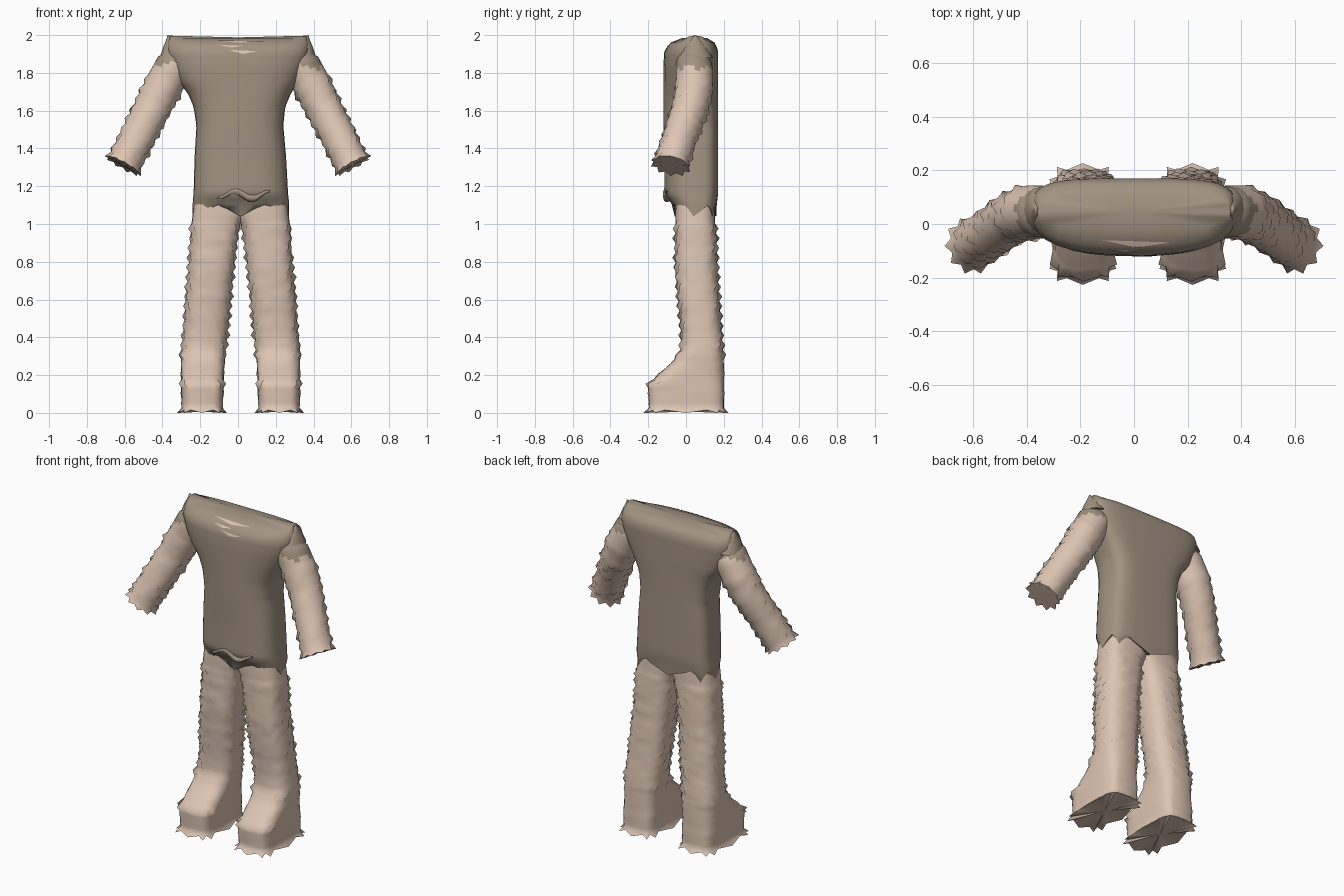
import bpy, bmesh, math, random
from mathutils import Vector
from mathutils.bvhtree import BVHTree

random.seed(4)
cube = bpy.data.objects.get("Cube")
if cube:
    bpy.data.objects.remove(cube, do_unlink=True)


def material(name, rgb):
    m = bpy.data.materials.new(name)
    m.use_nodes = True
    m.diffuse_color = (*rgb, 1)
    m.node_tree.nodes["Principled BSDF"].inputs["Base Color"].default_value = (*rgb, 1)
    return m


SKIN = material("pale skin", (0.72, 0.56, 0.45))
CLOTH = material("taupe cloth", (0.36, 0.29, 0.22))


def sample(keys, t):
    """Interpolate a list of rows by their first value."""
    for a, b in zip(keys, keys[1:]):
        if a[0] <= t <= b[0]:
            f = (t - a[0]) / (b[0] - a[0])
            return [p + (q - p) * f for p, q in zip(a, b)]
    return list(keys[-1])


def superellipse(angle, power):
    c, s = math.cos(angle), math.sin(angle)
    return (math.copysign(abs(c) ** (2 / power), c),
            math.copysign(abs(s) ** (2 / power), s))


def loft(name, rings, mats, rule=None):
    """Skin a stack of closed rings and cap both ends with a fan."""
    bm = bmesh.new()
    rows = [[bm.verts.new(p) for p in ring] for ring in rings]
    n = len(rows[0])
    for a, b in zip(rows, rows[1:]):
        for i in range(n):
            bm.faces.new((a[i], a[(i + 1) % n], b[(i + 1) % n], b[i]))
    for row in (rows[0], rows[-1]):
        mid = bm.verts.new(sum((v.co for v in row), Vector()) / n)
        for i in range(n):
            bm.faces.new((row[i], row[(i + 1) % n], mid))
    bmesh.ops.recalc_face_normals(bm, faces=bm.faces)
    if rule:
        for f in bm.faces:
            f.material_index = rule(f.calc_center_median())
    return finish(name, bm, mats)


def finish(name, bm, mats):
    me = bpy.data.meshes.new(name)
    bm.to_mesh(me)
    bm.free()
    ob = bpy.data.objects.new(name, me)
    bpy.context.collection.objects.link(ob)
    for m in mats:
        me.materials.append(m)
    bpy.ops.object.select_all(action='DESELECT')
    ob.select_set(True)
    bpy.context.view_layer.objects.active = ob
    bpy.ops.object.shade_smooth_by_angle(angle=math.radians(60))
    return ob


def spike(row, i, size):
    """Small outward bump on every other point of every other ring."""
    return random.uniform(0.3, 1) * size if row % 2 == 0 and (i + row // 2) % 2 == 0 else 0


# Torso: height, left and right edge, front, back
TORSO = [(1.08, -0.24, 0.27, -0.06, 0.16),
         (1.12, -0.24, 0.27, -0.085, 0.165),
         (1.16, -0.235, 0.265, -0.115, 0.17),
         (1.35, -0.23, 0.255, -0.115, 0.17),
         (1.52, -0.22, 0.24, -0.12, 0.17),
         (1.62, -0.235, 0.25, -0.12, 0.17),
         (1.69, -0.265, 0.28, -0.12, 0.17),
         (1.76, -0.32, 0.32, -0.12, 0.17),
         (1.84, -0.36, 0.36, -0.12, 0.17),
         (1.91, -0.38, 0.38, -0.115, 0.17),
         (1.95, -0.375, 0.375, -0.095, 0.16),
         (1.975, -0.37, 0.37, -0.06, 0.14),
         (1.985, -0.36, 0.36, -0.02, 0.11)]
SIDES = 32
rings = []
steps = 36
for r in range(steps + 1):
    z, x0, x1, y0, y1 = sample(TORSO, 1.08 + (1.985 - 1.08) * r / steps)
    ring = []
    for i in range(SIDES):
        a = math.tau * i / SIDES
        cx, cy = superellipse(a, 4 if math.sin(a) > 0 else 2.6)
        hem = (-0.04 if i % 4 == 0 else 0.02 if i % 4 == 2 else 0) if r == 0 else 0
        lift = 0.012 * max(0, abs(cx) - 0.9) / 0.1 if r == steps else 0
        mid = 0.04
        y = mid + cy * ((y1 - mid) if cy > 0 else (mid - y0))
        ring.append(Vector(((x0 + x1) / 2 + cx * (x1 - x0) / 2, y, z + hem + lift)))
    rings.append(ring)
torso = loft("torso", rings, [CLOTH])

# Bare slivers on the upper chest, laid on the torso surface
bm = bmesh.new()
bm.from_mesh(torso.data)
tree = BVHTree.FromBMesh(bm)
bm.free()
for k, (x0, x1, z, h) in enumerate([(-0.12, 0.14, 1.968, 0.012),
                                    (-0.1, 0.03, 1.945, 0.012),
                                    (-0.05, 0.1, 1.92, 0.02)]):
    bm = bmesh.new()
    pts = []
    for px, pz in ((x0, z), (x1, z - h / 3), ((x0 + x1) / 2, z - h)):
        hit = tree.ray_cast(Vector((px, -1, pz)), Vector((0, 1, 0)))
        pts.append(bm.verts.new(hit[0] + hit[1] * 0.004))
    bm.faces.new(pts)
    finish(f"chest_sliver_{k + 1}", bm, [SKIN])

# Belly fold ridge above the crotch
rings = []
for r in range(13):
    t = r / 12
    x = -0.11 + 0.28 * t
    rad = 0.004 + 0.018 * math.sin(math.pi * t)
    z = 1.155 - 0.02 * math.cos(t * math.tau * 1.5)
    rings.append([Vector((x, -0.1 + rad * math.cos(a * math.tau / 10),
                          z + rad * math.sin(a * math.tau / 10))) for a in range(10)])
loft("belly_fold", rings, [CLOTH])

# Legs with feet: height, inner and outer edge, front, back, squareness
LEG = [(0.0, 0.095, 0.315, -0.205, 0.205, 4.5),
       (0.03, 0.095, 0.312, -0.195, 0.2, 4.5),
       (0.13, 0.09, 0.315, -0.2, 0.2, 4.5),
       (0.16, 0.09, 0.315, -0.19, 0.2, 4),
       (0.21, 0.088, 0.315, -0.14, 0.2, 3.4),
       (0.27, 0.085, 0.315, -0.07, 0.2, 3),
       (0.34, 0.08, 0.312, -0.025, 0.195, 2.7),
       (0.45, 0.068, 0.3, -0.025, 0.185, 2.6),
       (0.6, 0.055, 0.29, -0.04, 0.175, 2.6),
       (0.75, 0.04, 0.275, -0.055, 0.165, 2.6),
       (0.9, 0.022, 0.265, -0.055, 0.16, 2.7),
       (0.99, 0.008, 0.262, -0.055, 0.155, 2.8),
       (1.04, -0.02, 0.255, -0.057, 0.153, 3),
       (1.13, -0.03, 0.245, -0.055, 0.15, 3)]
for side, name in ((1, "left_leg"), (-1, "right_leg")):
    shift = 0.014
    rings = []
    for r in range(45):
        z, x0, x1, y0, y1, power = sample(LEG, 1.13 * r / 44)
        cx, cy = (x0 + x1) / 2, (y0 + y1) / 2
        ring = []
        for i in range(24):
            a = math.tau * i / 24
            ex, ey = superellipse(a, power)
            bump = spike(r, i, 0.02 if z < 1 else 0)
            if r in (0, 6):     # pointed rims around sole and toe cap
                bump = 0.022 if i % 2 == 0 and (r == 0 or ey < -0.7) else 0
            elif z < 0.28:
                bump *= 0.25
            ring.append(Vector((side * (cx + ex * ((x1 - x0) / 2 + bump)) + shift,
                                cy + ey * ((y1 - y0) / 2 + bump),
                                z + (0.015 if r == 0 and i % 2 else 0))))
        rings.append(ring)
    loft(name, rings, [SKIN])

# Arms: distance along, x, y, z, radius
ARM = [(0, 0.28, 0.045, 1.885, 0.085),
       (0.12, 0.335, 0.045, 1.84, 0.1),
       (0.3, 0.39, 0.045, 1.74, 0.1),
       (0.5, 0.45, 0.025, 1.62, 0.095),
       (0.75, 0.53, -0.03, 1.465, 0.09),
       (1, 0.605, -0.08, 1.315, 0.09)]
for side, name in ((1, "left_arm"), (-1, "right_arm")):
    axis = Vector((side * 0.47, -0.17, -0.86)).normalized()
    u = Vector((0, 1, 0)).cross(axis).normalized()
    v = axis.cross(u)
    rings = []
    for r in range(25):
        t, x, y, z, rad = sample(ARM, r / 24)
        ring = []
        for i in range(20):
            a = math.tau * i / 20
            bump = spike(r, i, 0.018 if t > 0.25 else 0)
            if r == 24:         # pointed rim of the open wrist
                bump = 0.02 if i % 2 == 0 else 0
            ring.append(Vector((side * x, y, z)) + (rad + bump) *
                        (u * math.cos(a) + v * math.sin(a)) + axis * bump * 0.5)
        rings.append(ring)
    edge = 1.83 if side > 0 else 1.85
    loft(name, rings, [SKIN, CLOTH],
         lambda c, e=edge: 1 if c.z > e + 0.012 * math.sin(c.y * 70) else 0)

# Raised shoulder points
for side, name in ((1, "left_shoulder_point"), (-1, "right_shoulder_point")):
    rings = []
    for z, x, rad in ((1.88, 0.345, 0.07), (1.94, 0.35, 0.045),
                      (1.975, 0.36, 0.02), (2.0, 0.37, 0.003)):
        rings.append([Vector((side * x + rad * math.cos(a * math.tau / 12),
                              0.05 + 1.3 * rad * math.sin(a * math.tau / 12), z))
                      for a in range(12)])
    loft(name, rings, [CLOTH])
